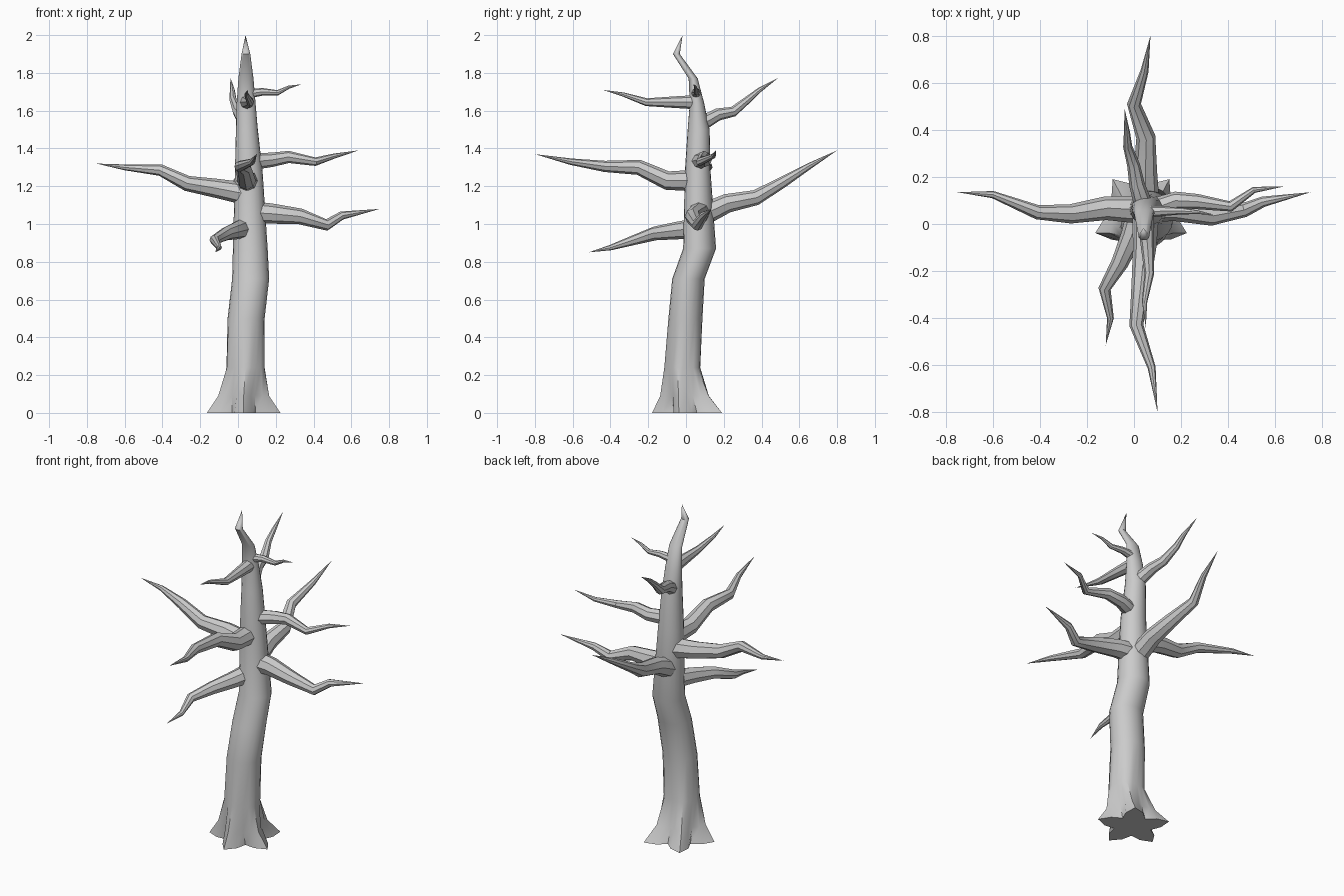
import bpy, bmesh
from math import sin, cos, pi, radians
from mathutils import Vector


def skin(name, rings, tip):
    """Bridge equal-sized vertex rings into a tube with a capped start and a pointed end."""
    bm = bmesh.new()
    loops = [[bm.verts.new(p) for p in ring] for ring in rings]
    n = len(loops[0])
    for a, b in zip(loops, loops[1:]):
        for i in range(n):
            j = (i + 1) % n
            bm.faces.new((a[i], a[j], b[j], b[i]))
    end = bm.verts.new(tip)
    for i in range(n):
        bm.faces.new((loops[-1][i], loops[-1][(i + 1) % n], end))
    bm.faces.new(loops[0][::-1])
    bmesh.ops.recalc_face_normals(bm, faces=bm.faces)
    mesh = bpy.data.meshes.new(name)
    bm.to_mesh(mesh)
    bm.free()
    obj = bpy.data.objects.new(name, mesh)
    bpy.context.collection.objects.link(obj)
    bpy.ops.object.select_all(action='DESELECT')
    obj.select_set(True)
    bpy.context.view_layer.objects.active = obj
    bpy.ops.object.shade_smooth_by_angle(angle=radians(40))


def branch(name, radius, points, sides=8):
    pts = [Vector(p) for p in points]
    lengths = [0]
    for a, b in zip(pts, pts[1:]):
        lengths.append(lengths[-1] + (b - a).length)
    rings = []
    for k, p in enumerate(pts[:-1]):
        d = (pts[k + 1] - p).normalized()
        if k:
            d = (d + (p - pts[k - 1]).normalized()).normalized()
        u = d.cross(Vector((0, 0, 1))).normalized()
        v = u.cross(d)
        r = radius * (1 - lengths[k] / lengths[-1]) ** 0.8
        rings.append([p + r * (u * cos(2 * pi * i / sides) + v * sin(2 * pi * i / sides))
                      for i in range(sides)])
    skin(name, rings, pts[-1])


# Trunk: z, centre x, centre y, radius x, radius y, root flare amount
levels = [
    (0.00, 0.030, 0.025, 0.155, 0.155, 0.32),
    (0.09, 0.030, 0.005, 0.122, 0.122, 0.16),
    (0.24, 0.040, -0.017, 0.101, 0.095, 0.03),
    (0.50, 0.043, -0.003, 0.098, 0.090, 0),
    (0.71, 0.067, 0.013, 0.098, 0.086, 0),
    (0.87, 0.065, 0.072, 0.092, 0.087, 0),
    (1.28, 0.057, 0.062, 0.073, 0.068, 0),
    (1.50, 0.047, 0.067, 0.058, 0.058, 0),
    (1.64, 0.043, 0.058, 0.050, 0.038, 0),
    (1.77, 0.042, 0.038, 0.040, 0.024, 0),
    (1.90, 0.042, -0.051, 0.023, 0.018, 0),
]
N = 20
rings = []
for z, cx, cy, rx, ry, flare in levels:
    ring = []
    for i in range(N):
        a = -pi / 2 + 2 * pi * i / N
        k = 1 + flare * cos(5 * (a + pi / 2))
        ring.append((cx + rx * k * cos(a), cy + ry * k * sin(a), z))
    rings.append(ring)
skin("trunk", rings, (0.04, -0.018, 2.0))

# Branches, lowest to highest on each side
branch("left_branch", 0.06, [(0.04, 0.06, 1.16), (-0.12, 0.067, 1.19), (-0.27, 0.043, 1.215),
                             (-0.41, 0.05, 1.285), (-0.60, 0.125, 1.30), (-0.75, 0.135, 1.32)])
branch("right_lower_branch", 0.06, [(0.08, 0.07, 1.06), (0.18, 0.065, 1.055), (0.33, 0.035, 1.04),
                                    (0.47, 0.06, 0.995), (0.55, 0.095, 1.045), (0.75, 0.135, 1.08)])
branch("right_upper_branch", 0.045, [(0.07, 0.06, 1.33), (0.18, 0.10, 1.34), (0.27, 0.095, 1.355),
                                     (0.41, 0.075, 1.33), (0.51, 0.145, 1.36), (0.64, 0.16, 1.39)])
branch("right_top_twig", 0.025, [(0.06, 0.052, 1.69), (0.13, 0.055, 1.70), (0.21, 0.055, 1.695),
                                 (0.27, 0.05, 1.725), (0.34, 0.04, 1.74)])
branch("back_lower_branch", 0.06, [(0.05, 0.07, 1.04), (0.048, 0.22, 1.11), (0.05, 0.37, 1.14),
                                   (0.0, 0.51, 1.22), (0.045, 0.65, 1.305), (0.07, 0.80, 1.39)])
branch("back_upper_branch", 0.04, [(0.04, 0.08, 1.53), (0.012, 0.17, 1.58), (-0.002, 0.25, 1.595),
                                   (-0.027, 0.33, 1.66), (-0.03, 0.39, 1.71), (-0.04, 0.49, 1.775)])
branch("front_middle_branch", 0.058, [(0.05, 0.06, 1.23), (0.045, -0.10, 1.23), (0.03, -0.25, 1.30),
                                      (0.01, -0.43, 1.305), (0.075, -0.61, 1.33), (0.10, -0.80, 1.37)])
branch("front_lower_branch", 0.053, [(0.02, 0.04, 0.975), (-0.01, -0.05, 0.965), (-0.06, -0.165, 0.95),
                                     (-0.125, -0.275, 0.915), (-0.10, -0.40, 0.875),
                                     (-0.12, -0.515, 0.85)])
branch("front_upper_branch", 0.038, [(0.045, 0.06, 1.645), (0.055, -0.06, 1.645), (0.065, -0.21, 1.645),
                                     (0.045, -0.33, 1.685), (0.05, -0.44, 1.71)])
